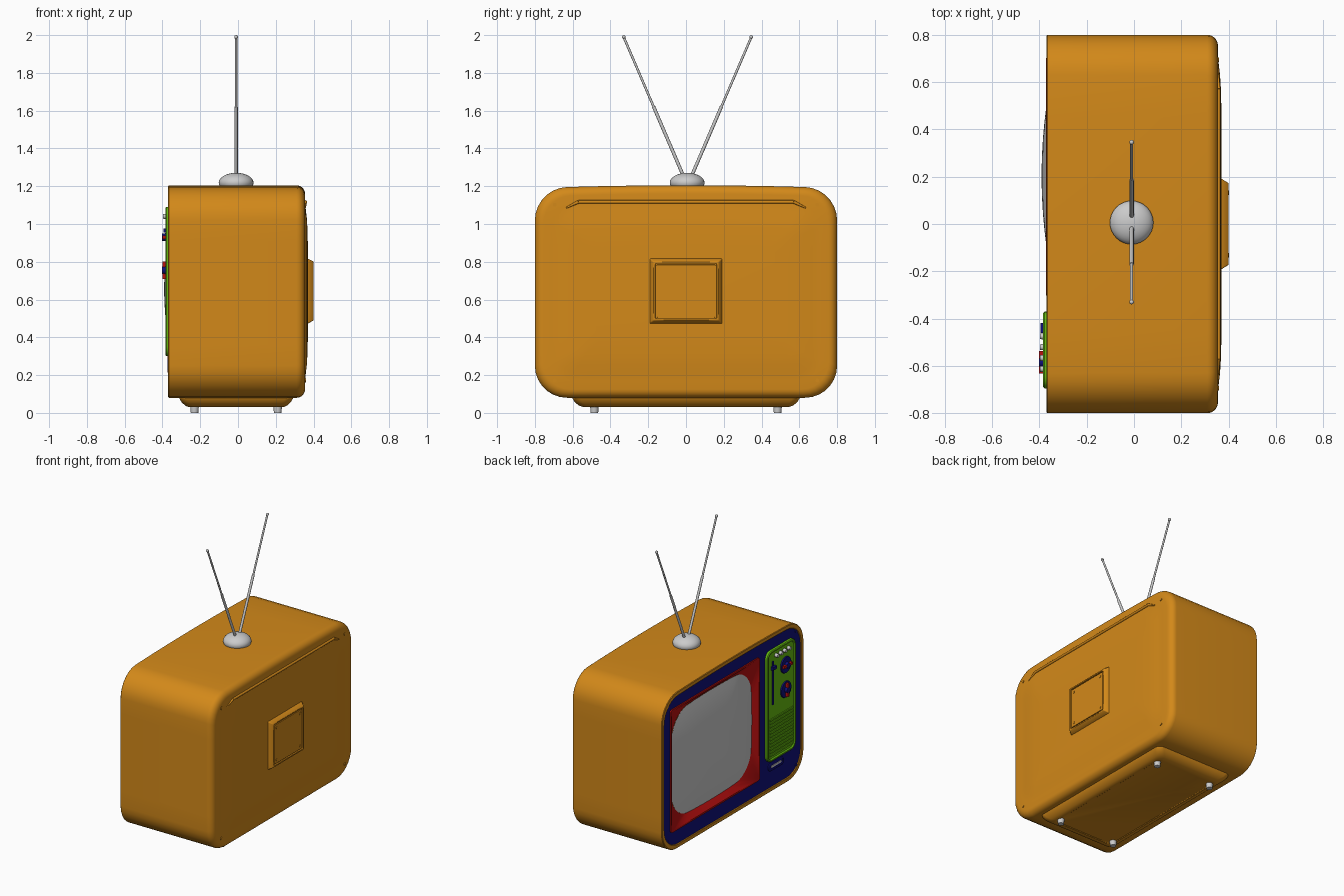
import bpy, bmesh, math
from mathutils import Vector, Matrix

if "Cube" in bpy.data.objects:
    bpy.data.objects.remove(bpy.data.objects["Cube"])


def material(name, rgb):
    m = bpy.data.materials.new(name)
    m.diffuse_color = (*rgb, 1)
    m.use_nodes = True
    m.node_tree.nodes["Principled BSDF"].inputs["Base Color"].default_value = m.diffuse_color
    return m


ORANGE = material("orange_shell", (0.65, 0.25, 0.01))
BLUE = material("blue_trim", (0.005, 0.005, 0.2))
RED = material("red_trim", (0.5, 0.005, 0.005))
GREEN = material("green_panel", (0.13, 0.5, 0.005))


def finish(name, bm, mat):
    me = bpy.data.meshes.new(name)
    bm.to_mesh(me)
    bm.free()
    ob = bpy.data.objects.new(name, me)
    bpy.context.collection.objects.link(ob)
    if mat:
        me.materials.append(mat)
    return ob


def rr(x, cy, cz, hy, hz, r, dome=0, barrel=0, n=7, k=7):
    """Rounded rectangle ring in the plane at depth x, with optional domed top or barrel sides."""
    pts = []
    for i, (sy, sz) in enumerate(((1, 1), (-1, 1), (-1, -1), (1, -1))):
        arc = []
        for j in range(n + 1):
            a = math.pi / 2 * (i + j / n)
            arc.append((sy * (hy - r) + r * math.cos(a), sz * (hz - r) + r * math.sin(a)))
        if pts:
            p, q = pts[-1], arc[0]
            pts += [(p[0] + (q[0] - p[0]) * t / k, p[1] + (q[1] - p[1]) * t / k) for t in range(1, k)]
        pts += arc
    p, q = pts[-1], pts[0]
    pts += [(p[0] + (q[0] - p[0]) * t / k, p[1] + (q[1] - p[1]) * t / k) for t in range(1, k)]
    ring = []
    for y, z in pts:
        t, u = y / hy, z / hz
        ring.append((x, cy + y + barrel * t * (1 - u * u),
                     cz + z + (dome * max(u, 0) + barrel * u) * (1 - t * t)))
    return ring


def loft(name, rings, mat, cap_start=False, cap_end=False, upright=False):
    bm = bmesh.new()
    rows = [[bm.verts.new((p[2], p[1], p[0]) if upright else p) for p in ring] for ring in rings]
    for a, b in zip(rows, rows[1:]):
        for i in range(len(a)):
            j = (i + 1) % len(a)
            bm.faces.new((a[i], a[j], b[j], b[i]))
    if cap_start:
        bm.faces.new(rows[0])
    if cap_end:
        bm.faces.new(rows[-1])
    bmesh.ops.recalc_face_normals(bm, faces=bm.faces)
    if not (cap_start and cap_end):
        # open front surfaces must look towards the viewer at -x
        if sum(f.normal.x * f.calc_area() for f in bm.faces) > 0:
            bmesh.ops.reverse_faces(bm, faces=bm.faces)
    return finish(name, bm, mat)


def cyl(name, p, q, r, mat=None, r2=None, seg=20):
    p, q = Vector(p), Vector(q)
    d = q - p
    mx = Matrix.Translation((p + q) / 2) @ d.to_track_quat('Z', 'Y').to_matrix().to_4x4()
    bm = bmesh.new()
    bmesh.ops.create_cone(bm, cap_ends=True, segments=seg, radius1=r,
                          radius2=r if r2 is None else r2, depth=d.length, matrix=mx)
    return finish(name, bm, mat)


def ball(name, c, size, mat=None, u=24, v=14):
    bm = bmesh.new()
    bmesh.ops.create_uvsphere(bm, u_segments=u, v_segments=v, radius=1,
                              matrix=Matrix.Translation(c) @ Matrix.Diagonal((*size, 1)))
    return finish(name, bm, mat)


def box(name, c, size, mat):
    bm = bmesh.new()
    bmesh.ops.create_cube(bm, size=1, matrix=Matrix.Translation(c) @ Matrix.Diagonal((*size, 1)))
    return finish(name, bm, mat)


def shell(x, inset, r=None):
    return rr(x, 0, 0.635, 0.8 - inset, 0.555 - inset, max(0.17 - inset * 0.6, 0.04) if r is None else r, dome=0.015)


# cabinet: front lip, straight sides, rounded rear edge and bulged rear panel
rear_edge = [shell(0.31 + 0.045 * math.sin(a), 0.045 * (1 - math.cos(a)))
             for a in (math.radians(15 * i) for i in range(7))]
loft("cabinet", [shell(-0.335, 0.03), shell(-0.366, 0.03), shell(-0.37, 0.026), shell(-0.37, 0.004),
                 shell(-0.366, 0)] + rear_edge +
     [shell(0.356, 0.09), shell(0.359, 0.13), shell(0.364, 0.17), shell(0.367, 0.22), shell(0.37, 0.32)],
     ORANGE, True, True)

# rear ledge with drooping ends
cyl("rear_ledge", (0.357, -0.57, 1.117), (0.357, 0.57, 1.117), 0.009, ORANGE, seg=12)
for s in (-1, 1):
    cyl("rear_ledge_end", (0.357, s * 0.57, 1.117), (0.355, s * 0.635, 1.085), 0.009, ORANGE, r2=0.004, seg=12)

# rear hatch with grooved cover
hatch = [(0.355, 0.195, 0.175), (0.368, 0.193, 0.173), (0.398, 0.174, 0.157), (0.4, 0.171, 0.154),
         (0.4, 0.163, 0.146), (0.391, 0.162, 0.145), (0.391, 0.157, 0.14), (0.398, 0.156, 0.139)]
loft("rear_hatch", [rr(x, 0, 0.645, hy, hz, 0.006) for x, hy, hz in hatch], ORANGE, True, True)
for sy in (-1, 1):
    for sz in (-1, 1):
        y, z = sy * 0.132, 0.645 + sz * 0.115
        cyl("hatch_screw", (0.39, y, z), (0.401, y, z), 0.009, ORANGE, seg=12)
        y, z = sy * 0.695, 0.637 + sz * 0.465
        cyl("rear_screw", (0.345, y, z), (0.36, y, z), 0.01, ORANGE, seg=12)
        y, z = sy * 0.72, 0.637 + sz * 0.478
        cyl("front_screw", (-0.35, y, z), (-0.368, y, z), 0.011, BLUE, seg=12)

# front panel with the screen opening, red screen surround and bulged glass
CY, CZ = 0.2, 0.652
loft("front_panel", [shell(-0.364, 0.028), rr(-0.364, CY, CZ, 0.5, 0.437, 0.02)], BLUE)


def glass(x, s):
    return rr(x, CY + 0.003, CZ + 0.003, 0.435 * s, 0.372 * s, 0.16 * s, barrel=0.02 * s)


loft("screen_surround", [rr(-0.36, CY, CZ, 0.502, 0.439, 0.02), rr(-0.373, CY, CZ, 0.502, 0.439, 0.02),
                         rr(-0.373, CY, CZ, 0.49, 0.427, 0.02), glass(-0.342, 1.0)], RED)
loft("screen", [glass(-0.391 + 0.048 * s * s, s) for s in (1, 0.9, 0.78, 0.64, 0.5, 0.35, 0.2, 0.08)],
     None, cap_end=True)

# control panel with raised rim
PY, PZ = -0.533, 0.695
panel = [(-0.36, 0), (-0.379, 0), (-0.384, 0.005), (-0.384, 0.014), (-0.376, 0.02)]
loft("control_panel", [rr(x, PY, PZ, 0.162 - i, 0.395 - i, 0.05 - i) for x, i in panel], GREEN, True, True)

# speaker slats
for i in range(12):
    box("speaker_slat", (-0.378, PY, 0.345 + i * 0.023), (0.01, 0.262, 0.012), GREEN)

# rotary knobs: one handle lies flat, the other stands upright
for z, upright in ((0.93, False), (0.755, True)):
    c = -0.585
    cyl("knob_dial", (-0.37, c, z), (-0.384, c, z), 0.06, BLUE, r2=0.056, seg=32)
    cyl("knob_hub", (-0.38, c, z), (-0.402, c, z), 0.022, BLUE, r2=0.019)
    box("knob_handle", (-0.391, c, z), (0.02, 0.018, 0.094) if upright else (0.02, 0.094, 0.018), RED)

# slider and push buttons
box("slider_track", (-0.377, -0.44, 0.855), (0.01, 0.016, 0.31), BLUE)
box("slider_grip", (-0.385, -0.44, 0.965), (0.02, 0.042, 0.022), BLUE)
for i in range(4):
    y = -0.475 - 0.046 * i
    cyl("push_button", (-0.37, y, 1.04), (-0.398, y, 1.04), 0.014, r2=0.012)

# plain badge plate below the controls
badge = [(-0.355, 0), (-0.371, 0), (-0.373, 0.003), (-0.373, 0.008), (-0.368, 0.01)]
loft("badge_plate", [rr(x, -0.49, 0.255, 0.085 - i, 0.029 - i, 0.025 - i) for x, i in badge], BLUE, True, True)
box("badge_bar", (-0.369, -0.49, 0.255), (0.006, 0.11, 0.014), None)

# plinth with a recessed underside, and feet
plinth = [(0.09, 0.605, 0.305), (0.075, 0.6, 0.3), (0.055, 0.588, 0.288), (0.038, 0.565, 0.268),
          (0.03, 0.54, 0.25), (0.03, 0.525, 0.235), (0.034, 0.52, 0.23)]
loft("plinth", [rr(z, 0, -0.01, hy, hx, 0.04) for z, hy, hx in plinth], ORANGE, True, True, upright=True)
for x in (-0.23, 0.21):
    for y in (-0.485, 0.485):
        cyl("foot", (x, y, 0), (x, y, 0.04), 0.02, r2=0.023)

# aerial: dome, two telescopic rods and tips
ball("aerial_dome", (-0.01, 0.006, 1.218), (0.092, 0.092, 0.053), u=32, v=18)
for s in (-1, 1):
    low, tip = Vector((-0.01, 0.008 + s * 0.02, 1.25)), Vector((-0.01, 0.008 + s * 0.338, 1.99))
    mid = low.lerp(tip, 0.5)
    cyl("aerial_lower_rod", low, mid, 0.009, seg=12)
    cyl("aerial_upper_rod", mid, tip, 0.0065, seg=12)
    ball("aerial_tip", tip, (0.01, 0.01, 0.01), u=12, v=8)

# smooth shading with sharp edges kept
bpy.ops.object.select_all(action='SELECT')
bpy.context.view_layer.objects.active = bpy.data.objects["cabinet"]
bpy.ops.object.shade_smooth_by_angle(angle=math.radians(32))
